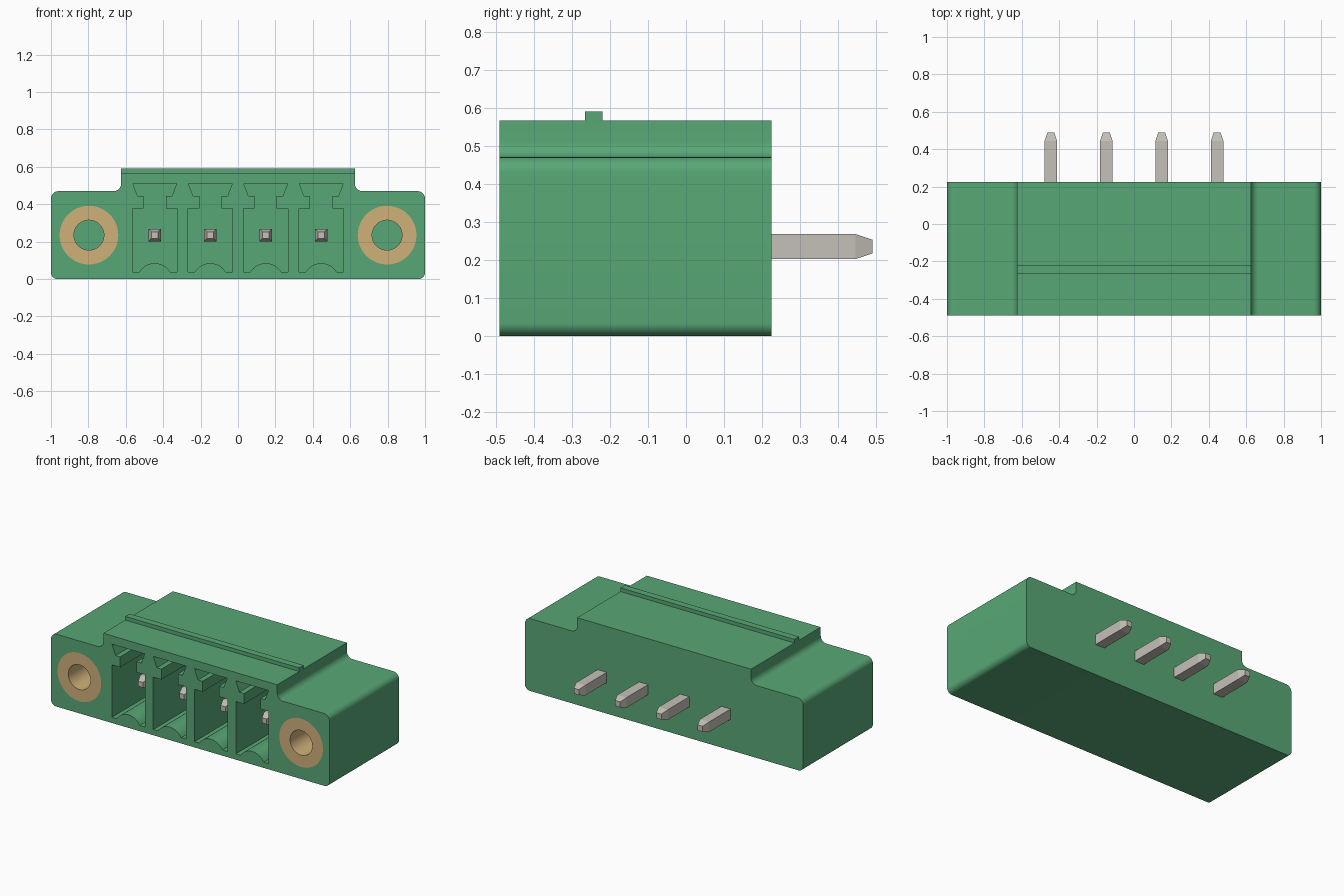
import bpy, bmesh, math

if "Cube" in bpy.data.objects:
    bpy.data.objects.remove(bpy.data.objects["Cube"], do_unlink=True)

FRONT, BACK = -0.49, 0.225
PIN_Z = 0.235
PIN_X = [-0.445, -0.148, 0.148, 0.445]


def material(name, rgb):
    m = bpy.data.materials.new(name)
    m.use_nodes = True
    m.diffuse_color = (*rgb, 1)
    bsdf = next(n for n in m.node_tree.nodes if n.type == 'BSDF_PRINCIPLED')
    bsdf.inputs["Base Color"].default_value = (*rgb, 1)
    return m


GREEN = material("housing green", (0.098, 0.39, 0.18))
BRASS = material("insert brass", (0.63, 0.44, 0.195))
TIN = material("pin tin", (0.56, 0.53, 0.48))


def arc(cx, cz, r, a0, a1, n=8):
    angles = [math.radians(a0 + (a1 - a0) * i / n) for i in range(n + 1)]
    return [(cx + r * math.cos(a), cz + r * math.sin(a)) for a in angles]


def loft(name, sections, mat, closed_ring=False):
    """Skin a list of (y, [(x, z), ...]) sections, capped or joined into a ring."""
    bm = bmesh.new()
    rows = [[bm.verts.new((x, y, z)) for x, z in pts] for y, pts in sections]
    pairs = list(zip(rows, rows[1:]))
    if closed_ring:
        pairs.append((rows[-1], rows[0]))
    else:
        bm.faces.new(rows[0])
        bm.faces.new(rows[-1])
    for a, b in pairs:
        for i in range(len(a)):
            j = (i + 1) % len(a)
            bm.faces.new((a[i], a[j], b[j], b[i]))
    bmesh.ops.recalc_face_normals(bm, faces=bm.faces)
    mesh = bpy.data.meshes.new(name)
    bm.to_mesh(mesh)
    bm.free()
    mesh.materials.append(mat)
    obj = bpy.data.objects.new(name, mesh)
    bpy.context.collection.objects.link(obj)
    return obj


def select(obj):
    bpy.ops.object.select_all(action='DESELECT')
    obj.select_set(True)
    bpy.context.view_layer.objects.active = obj


def smooth(obj):
    select(obj)
    bpy.ops.object.shade_smooth_by_angle(angle=math.radians(30))


def cut(obj, name, pts, y1):
    """Cut a straight pocket from the front face back to y1."""
    cutter = loft(name, [(FRONT - 0.1, pts), (y1, pts)], GREEN)
    mod = obj.modifiers.new(name, 'BOOLEAN')
    mod.operation, mod.solver, mod.object = 'DIFFERENCE', 'EXACT', cutter
    select(obj)
    bpy.ops.object.modifier_apply(modifier=mod.name)
    bpy.data.objects.remove(cutter, do_unlink=True)


# Housing: stepped outline with rounded flanges, mirrored about x = 0
half = (arc(0.965, 0.035, 0.035, -90, 0) + arc(0.96, 0.43, 0.04, 0, 90)
        + arc(0.665, 0.51, 0.04, 270, 180) + [(0.625, 0.566)])
outline = half + [(-x, z) for x, z in reversed(half)]
housing = loft("housing", [(FRONT, outline), (BACK, outline)], GREEN)

# Plug pockets: wide chamber, narrow neck, flared key slot, arched floor
side = [(0.118, 0.037), (0.118, 0.377), (0.059, 0.377), (0.059, 0.445),
        (0.092, 0.445), (0.118, 0.512)]
end = math.degrees(math.asin(0.048 / 0.096 - 0.112))
floor = arc(0, -0.011, 0.096, 150, 30, 14)
pocket = side + [(-x, z) for x, z in reversed(side)] + floor
for i, px in enumerate(PIN_X):
    cut(housing, f"pocket_cutter_{i + 1}", [(px + x, z) for x, z in pocket], 0.1)

# Screw inserts: sleeves sunk flush into the flanges
INSERT_BACK = 0.05
for label, sx in (("left", 1), ("right", -1)):
    outer = arc(sx * 0.797, PIN_Z, 0.157, 0, 360, 48)[:-1]
    inner = arc(sx * 0.797, PIN_Z, 0.08, 0, 360, 48)[:-1]
    cut(housing, f"{label}_insert_cutter", outer, INSERT_BACK)
    sleeve = loft(f"{label}_screw_insert",
                  [(FRONT, outer), (INSERT_BACK, outer),
                   (INSERT_BACK, inner), (FRONT, inner)], BRASS, closed_ring=True)
    smooth(sleeve)
smooth(housing)

# Coding ridge across the top
ridge = [(-0.625, 0.56), (0.625, 0.56), (0.625, 0.59), (-0.625, 0.59)]
loft("top_ridge", [(-0.265, ridge), (-0.22, ridge)], GREEN)


# Contact pins: square bars with tapered tips at both ends
def square(px, h):
    return [(px + sx * h, PIN_Z + sz * h)
            for sx, sz in ((-1, -1), (1, -1), (1, 1), (-1, 1))]


for i, px in enumerate(PIN_X):
    loft(f"contact_pin_{i + 1}",
         [(-0.365, square(px, 0.017)), (-0.32, square(px, 0.033)),
          (0.445, square(px, 0.033)), (0.49, square(px, 0.018))], TIN)
